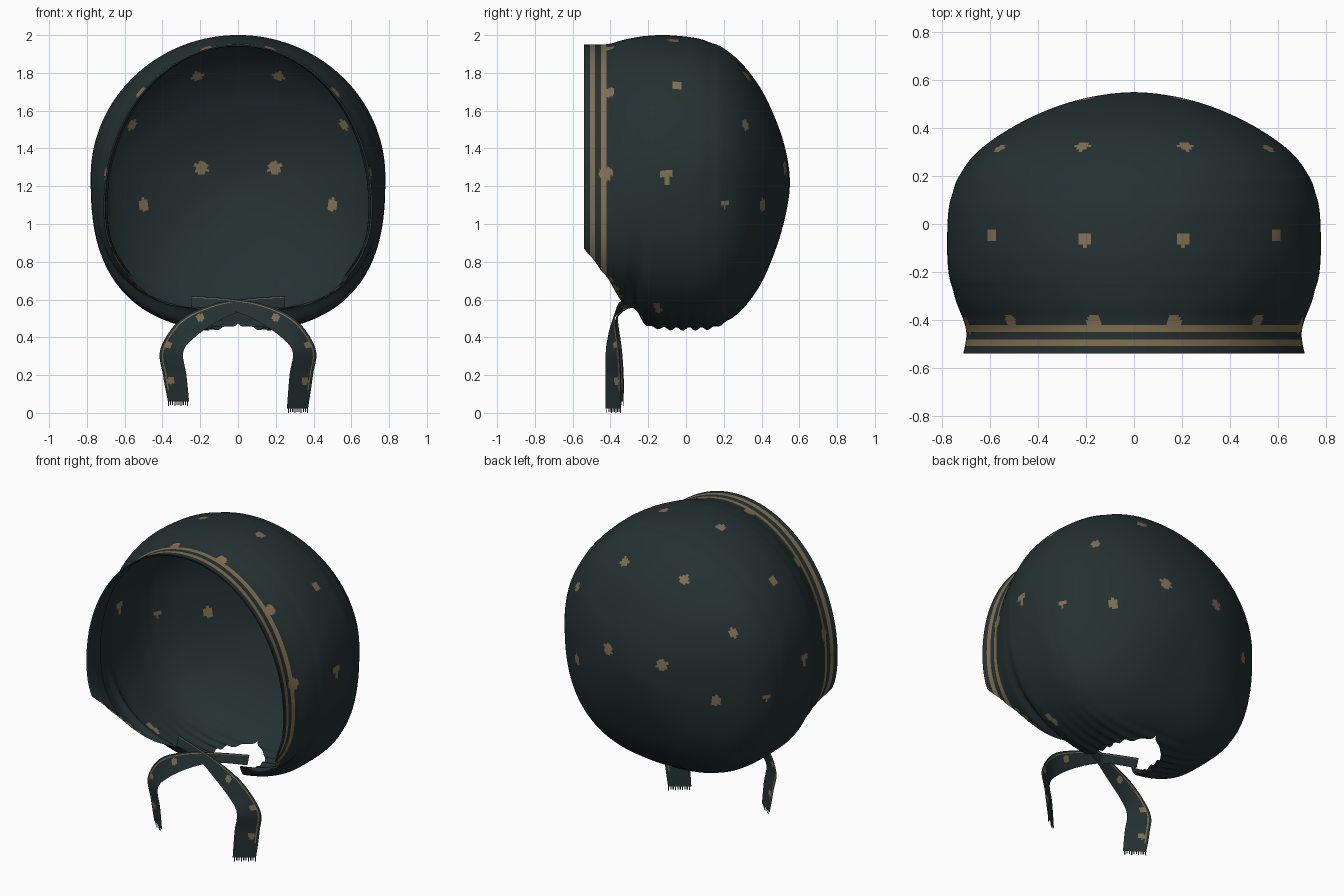
import bpy, bmesh, math
from mathutils import Vector

if "Cube" in bpy.data.objects:
    bpy.data.objects.remove(bpy.data.objects["Cube"])


def material(name, rgb):
    m = bpy.data.materials.new(name)
    m.diffuse_color = (*rgb, 1)
    m.use_nodes = True
    m.node_tree.nodes["Principled BSDF"].inputs["Base Color"].default_value = m.diffuse_color
    return m


DARK = material("dark green cloth", (0.018, 0.031, 0.032))
TAN = material("tan print", (0.22, 0.16, 0.083))


def spline(rows, steps):
    """Smooth interpolation of rows; first and last rows are phantom tangents."""
    out = []
    for i in range(1, len(rows) - 2):
        a, b, c, d = rows[i - 1:i + 3]
        for k in range(steps):
            t = k / steps
            out.append([0.5 * (2 * q + (r - p) * t + (2 * p - 5 * q + 4 * r - s) * t * t
                               + (3 * q - p - 3 * r + s) * t ** 3)
                        for p, q, r, s in zip(a, b, c, d)])
    out.append(list(rows[-2]))
    return out


def sheet(name, grid, rule=None):
    """Quad sheet through a grid of points, coloured by a rule on face centres."""
    bm = bmesh.new()
    vs = [[bm.verts.new(p) for p in row] for row in grid]
    for a, b in zip(vs, vs[1:]):
        for j in range(len(a) - 1):
            bm.faces.new((a[j], a[j + 1], b[j + 1], b[j]))
    bmesh.ops.remove_doubles(bm, verts=bm.verts, dist=0.0002)
    bmesh.ops.recalc_face_normals(bm, faces=bm.faces)
    if rule:
        rule(bm)
    for f in bm.faces:
        f.smooth = True
    me = bpy.data.meshes.new(name)
    bm.to_mesh(me)
    bm.free()
    me.materials.append(DARK)
    me.materials.append(TAN)
    ob = bpy.data.objects.new(name, me)
    bpy.context.collection.objects.link(ob)
    return ob


# Cross-sections from the face opening to the back of the head:
# y, top z, widest z, bottom z, half width, open fraction of the underside
SECTIONS = [
    (-.54, 1.95, 1.10, .600, .712, .947),
    (-.49, 1.95, 1.10, .600, .702, .90),
    (-.45, 1.95, 1.10, .580, .700, .85),
    (-.40, 1.955, 1.13, .555, .712, .766),
    (-.33, 1.975, 1.17, .530, .740, .52),
    (-.27, 1.987, 1.20, .540, .757, .28),
    (-.21, 1.996, 1.22, .458, .773, .24),
    (-.10, 2.00, 1.25, .440, .780, .22),
    (.05, 1.985, 1.25, .440, .775, .20),
    (.13, 1.96, 1.25, .447, .757, .12),
    (.20, 1.93, 1.25, .475, .730, 0),
    (.30, 1.845, 1.25, .550, .655, 0),
    (.40, 1.71, 1.25, .690, .515, 0),
    (.48, 1.54, 1.25, .880, .350, 0),
    (.53, 1.38, 1.24, 1.06, .180, 0),
    (.55, 1.22, 1.22, 1.22, 0, 0),
]
N = 2.6          # squareness of the lower half
COLS = 260


def arch(sec, cols, inset=0):
    y, top, mid, low, w, gap = sec
    top, low, w = top - inset, low + inset, max(w - inset, 0)
    end = math.pi - math.asin(min(max(gap, 0), 1) ** (N / 2))
    pts = []
    for j in range(cols + 1):
        u = 2 * j / cols - 1
        phi = abs(u) * end
        s, c = max(math.sin(phi), 0), math.cos(phi)
        if c >= 0:
            x, z = w * s, mid + (top - mid) * c
        else:
            x, z = w * s ** (2 / N), mid - (mid - low) * (-c) ** (2 / N)
        # gathers around the neck
        if -.28 < y < .26:
            fade = math.sin((y + .28) / .54 * math.pi)
            z += .010 * fade * abs(u) ** 16 * math.sin(y * 95)
        pts.append((math.copysign(x, u), y, z))
    return pts


first = [2 * a - b for a, b in zip(SECTIONS[0], SECTIONS[1])]
y, t, m, b, w, g = SECTIONS[-2]
rows = spline([first, *SECTIONS, (y, b, m, t, -w, g)], 10)

# Printed dots: x, y, z, radius (mirrored left and right)
DOTS = [
    (.21, -.06, 1.98, .03), (.59, -.05, 1.74, .03), (.77, -.10, 1.25, .034),
    (.21, .33, 1.79, .032), (.56, .31, 1.53, .03), (.20, .53, 1.30, .037),
    (.50, .39, 1.10, .034), (.73, .21, 1.10, .024),
    (.18, -.413, 1.95, .032), (.52, -.413, 1.70, .032), (.70, -.425, 1.27, .038),
    (.45, -.35, .64, .02), (.51, -.37, .67, .024), (.56, -.40, .71, .02),
    (.50, -.15, .59, .02), (.48, -.14, .55, .02),
]


def print_pattern(bm):
    faces = [(f, f.calc_center_median()) for f in bm.faces]
    for f, c in faces:
        if -.507 < c.y < -.481 or -.448 < c.y < -.423:
            f.material_index = 1
    for x, y, z, r in DOTS:
        for side in (1, -1):
            p = Vector((side * x, y, z))
            near = [(f, c) for f, c in faces if (c - p).length < .12]
            if not near:
                continue
            hub = min(near, key=lambda q: (q[1] - p).length)[1]
            for f, c in near:
                if (c - hub).length < r:
                    f.material_index = 1


sheet("bonnet_shell", [arch(r, COLS) for r in rows], print_pattern)

# Plain turned-in hem lining the face opening
hem = [arch(r, 100, .009) for r in rows if r[0] < -.41]
sheet("hem_lining", [arch(rows[0], 100)] + hem)

# Ribbon path: centre x, y, z, then half-width vector toward the inner edge
TIE = [
    (.25, -.25, .590, .00, -.01, -.03),
    (.05, -.31, .575, .00, -.01, -.03),
    (-.12, -.36, .530, .015, -.015, -.045),
    (-.27, -.38, .445, .035, -.02, -.050),
    (-.35, -.375, .330, .060, -.035, -.010),
    (-.335, -.37, .200, .062, -.04, .00),
    (-.315, -.37, .060, .056, -.04, .00),
]
TIE_DOTS = [(-.2, .505), (-.37, .36), (-.355, .17)]
ACROSS = 20


def tie(name, side, push, drop):
    path = [list(p) for p in TIE]
    path[-1][2] -= drop
    path = [path[0], *path, path[-1]]
    grid = []
    for p in spline(path, 14):
        c, h = Vector(p[:3]), Vector(p[3:])
        c.y += push
        pts = [c + h * (2 * k / ACROSS - 1) for k in range(ACROSS + 1)]
        grid.append([(side * q.x, q.y, q.z) for q in pts])

    def rule(bm):
        for k, f in enumerate(bm.faces):
            c = f.calc_center_median()
            edge = k % ACROSS
            if edge == 2 and c.z > .12:
                f.material_index = 1
            for dx, dz in TIE_DOTS:
                if math.hypot(c.x - side * dx, c.z - dz) < .02:
                    f.material_index = 1

    sheet(name, grid, rule)

    # frayed threads along the ribbon end
    end = [Vector(q) for q in grid[-1]]
    bm = bmesh.new()
    for k in range(0, ACROSS, 2):
        a, b = end[k], end[k + 1]
        down = Vector((0, 0, -.018 - .006 * (k % 3 == 0)))
        bm.faces.new([bm.verts.new(q) for q in (a, b, b + down, a + down)])
    me = bpy.data.meshes.new(name + "_fringe")
    bm.to_mesh(me)
    bm.free()
    me.materials.append(DARK)
    bpy.context.collection.objects.link(bpy.data.objects.new(name + "_fringe", me))


tie("left_tie", 1, 0, 0)
tie("right_tie", -1, -.015, .036)
